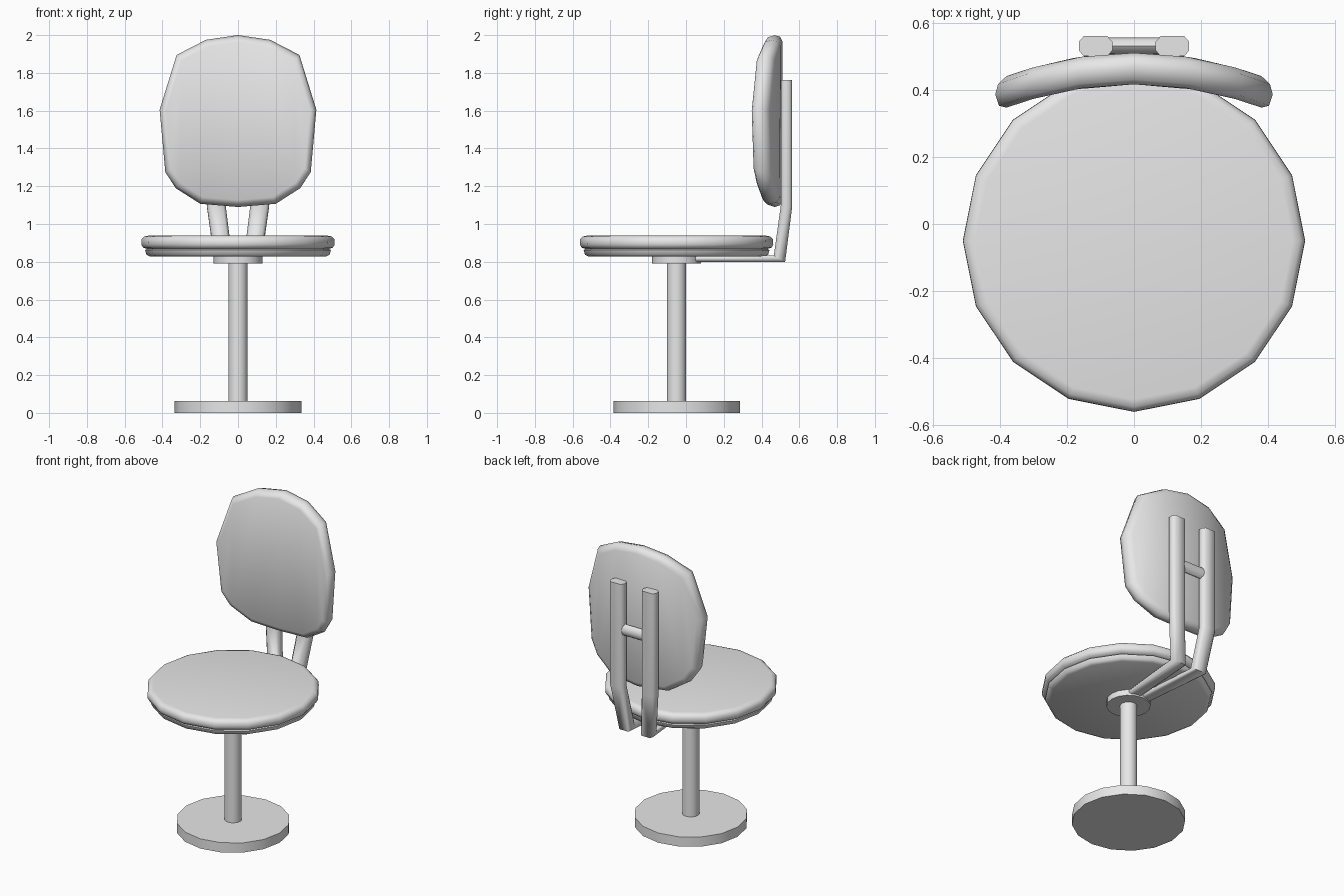
import bpy, math

if "Cube" in bpy.data.objects:
    bpy.data.objects.remove(bpy.data.objects["Cube"])

grey = bpy.data.materials.new("light_grey")
grey.diffuse_color = (0.8, 0.8, 0.8, 1)
grey.use_nodes = True
grey.node_tree.nodes["Principled BSDF"].inputs["Base Color"].default_value = grey.diffuse_color


def make(name, verts, faces, angle=60):
    me = bpy.data.meshes.new(name)
    me.from_pydata(verts, [], faces)
    me.materials.append(grey)
    ob = bpy.data.objects.new(name, me)
    bpy.context.collection.objects.link(ob)
    bpy.ops.object.select_all(action='DESELECT')
    ob.select_set(True)
    bpy.context.view_layer.objects.active = ob
    # consistent outward normals
    bpy.ops.object.mode_set(mode='EDIT')
    bpy.ops.mesh.select_all(action='SELECT')
    bpy.ops.mesh.normals_make_consistent(inside=False)
    bpy.ops.object.mode_set(mode='OBJECT')
    bpy.ops.object.shade_smooth_by_angle(angle=math.radians(angle))
    return ob


def bridge(rings, n):
    """Quads joining consecutive rings of n vertices."""
    return [(r * n + i, r * n + (i + 1) % n, (r + 1) * n + (i + 1) % n, (r + 1) * n + i)
            for r in range(rings - 1) for i in range(n)]


def loft(name, rings):
    """Closed solid through a list of rings, with end caps."""
    n = len(rings[0])
    faces = bridge(len(rings), n)
    faces += [tuple(range(n)), tuple(range((len(rings) - 1) * n, len(rings) * n))]
    return make(name, [v for r in rings for v in r], faces)


def lathe(name, profile, n=16, cy=-0.05):
    """Turned part from (radius, height) points."""
    return loft(name, [[(r * math.cos(2 * math.pi * i / n),
                         cy + r * math.sin(2 * math.pi * i / n), z)
                        for i in range(n)] for r, z in profile])


# pedestal
lathe("base", [(0.335, 0.0), (0.335, 0.063)])
lathe("pole", [(0.051, 0.06), (0.051, 0.80)])
lathe("hub", [(0.13, 0.79), (0.13, 0.835)])

# cushion seat with a groove around its rim
lathe("seat", [(0.465, 0.828), (0.485, 0.838), (0.492, 0.862), (0.482, 0.868),
               (0.503, 0.875), (0.512, 0.892), (0.511, 0.918), (0.497, 0.934),
               (0.475, 0.938)])

# curved backrest: right half outline from top to bottom, then mirrored
half = [(0, 2.0), (0.17, 1.975), (0.325, 1.895), (0.415, 1.605),
        (0.385, 1.275), (0.33, 1.19), (0.2, 1.107), (0, 1.09)]
outline = half + [(-x, z) for x, z in half[-2:0:-1]]
n = len(outline)
layers = [(0.92, 0.418), (0.973, 0.432), (1.0, 0.470), (0.98, 0.498), (0.92, 0.512)]
mid = 1.545
verts = [(x * s, y - 0.48 * (x * s) ** 2, mid + (z - mid) * s)
         for s, y in layers for x, z in outline]
faces = bridge(len(layers), n)
for base in (0, (len(layers) - 1) * n):
    for strip in ((0, 1, 6, 7), (1, 2, 5, 6), (2, 3, 4, 5)):
        faces.append(tuple(base + i for i in strip))
        faces.append(tuple(base + (n - i) % n for i in strip))
make("backrest", verts, faces)

# bent support bars: (x, half width, inner edge (y, z), outer edge (y, z))
path = [(0.035, 0.04, (0.00, 0.832), (0.00, 0.80)),
        (0.078, 0.047, (0.465, 0.832), (0.525, 0.80)),
        (0.115, 0.05, (0.502, 1.10), (0.562, 1.09)),
        (0.115, 0.05, (0.502, 1.762), (0.562, 1.762))]
section = [(-1, 0.28), (-0.7, 0), (0.7, 0), (1, 0.28),
           (1, 0.72), (0.7, 1), (-0.7, 1), (-1, 0.72)]
for side, label in ((-1, "left"), (1, "right")):
    loft(label + "_support", [
        [(side * (x + w * u), a[0] + (b[0] - a[0]) * t, a[1] + (b[1] - a[1]) * t)
         for u, t in section] for x, w, a, b in path])

# crossbar between the supports
loft("crossbar", [[(x, 0.533 + 0.025 * math.cos(k * math.pi / 4),
                    1.46 + 0.038 * math.sin(k * math.pi / 4)) for k in range(8)]
                  for x in (-0.1, 0.1)])
